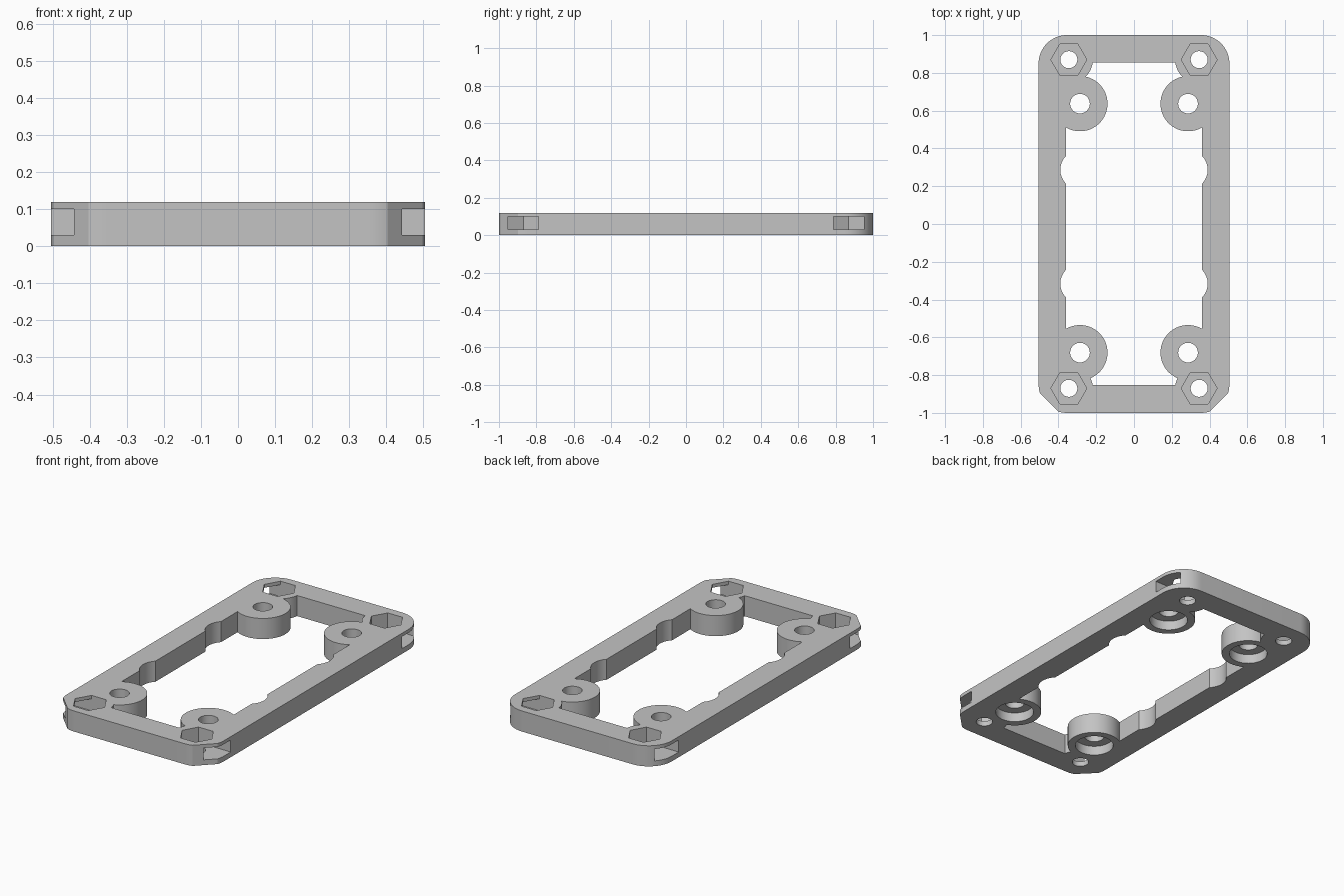
import bpy, bmesh, math

cube = bpy.data.objects.get("Cube")
if cube:
    bpy.data.objects.remove(cube)

HEIGHT = 0.12
HALF_X, HALF_Y = 0.505, 1.0
CORNER_R = 0.15
NUT_X, NUT_Y, NUT_R = 0.345, 0.87, 0.095
BOSS_X, BOSS_YS, BOSS_R = 0.286, (0.637, -0.681), 0.146
BORE_R, BORE_DEPTH = 0.104, 0.055
NOTCH_YS = (0.287, -0.316)
POCKET_Z, SLOT_TOP = 0.03, 0.10


def prism(name, points, z0, z1):
    """Extrude a flat outline between two heights."""
    bm = bmesh.new()
    face = bm.faces.new([bm.verts.new((x, y, z0)) for x, y in points])
    top = bmesh.ops.extrude_face_region(bm, geom=[face])["geom"]
    bmesh.ops.translate(bm, vec=(0, 0, z1 - z0),
                        verts=[g for g in top if isinstance(g, bmesh.types.BMVert)])
    bmesh.ops.recalc_face_normals(bm, faces=bm.faces)
    mesh = bpy.data.meshes.new(name)
    bm.to_mesh(mesh)
    bm.free()
    obj = bpy.data.objects.new(name, mesh)
    bpy.context.collection.objects.link(obj)
    return obj


def arc(cx, cy, r, start, end, steps):
    angles = [math.radians(start + (end - start) * i / steps) for i in range(steps + 1)]
    return [(cx + r * math.cos(a), cy + r * math.sin(a)) for a in angles]


def disc(name, x, y, r, z0, z1, sides=64):
    return prism(name, arc(x, y, r, 0, 360, sides)[:-1], z0, z1)


def box(name, x0, x1, y0, y1, z0, z1):
    return prism(name, [(x0, y0), (x1, y0), (x1, y1), (x0, y1)], z0, z1)


def cut(target, cutters):
    """Subtract each cutter, bake the result and remove the cutters."""
    for c in cutters:
        c.hide_render = True
        mod = target.modifiers.new(c.name, 'BOOLEAN')
        mod.operation, mod.solver, mod.object = 'DIFFERENCE', 'EXACT', c
    bpy.context.view_layer.update()
    baked = bpy.data.meshes.new_from_object(
        target.evaluated_get(bpy.context.evaluated_depsgraph_get()))
    target.modifiers.clear()
    target.data = baked
    for c in cutters:
        bpy.data.objects.remove(c)


# Outer plate: round rear corners, front corners clipped by a flat chamfer
cx, cy = HALF_X - CORNER_R, HALF_Y - CORNER_R
clip = 26.5
outline = arc(cx, cy, CORNER_R, 0, 90, 16) + arc(-cx, cy, CORNER_R, 90, 180, 16)
for x, start in ((-cx, 180), (cx, 270)):
    outline += arc(x, -cy, CORNER_R, start, start + 45 - clip, 5)
    outline += arc(x, -cy, CORNER_R, start + 45 + clip, start + 90, 5)
frame = prism("mounting_frame", outline, 0, HEIGHT)

# Central opening, leaving the screw bosses and nut corners standing
opening = box("opening_cutter", -0.361, 0.361, -0.853, 0.856, -0.1, 0.3)
keep = []
for sx in (-1, 1):
    keep += [disc("boss_keep", sx * BOSS_X, y, BOSS_R, -0.2, 0.4) for y in BOSS_YS]
    keep += [disc("corner_keep", sx * NUT_X, sy * NUT_Y, 0.127, -0.2, 0.4) for sy in (-1, 1)]
cut(opening, keep)

cutters = [opening]
for sx in (-1, 1):
    # Screw holes with counterbores on the underside
    for y in BOSS_YS:
        x = sx * BOSS_X
        cutters.append(disc("boss_hole", x, y, 0.052, -0.1, 0.3, 40))
        cutters.append(disc("counterbore", x, y, BORE_R, -0.1, BORE_DEPTH))
    # Round clearance notches in the long rails
    for y in NOTCH_YS:
        cutters.append(disc("rail_notch", sx * BOSS_X, y, BORE_R, -0.15, 0.35))
    # Hexagonal nut pockets, each with a slot out through the side
    for sy in (-1, 1):
        x, y = sx * NUT_X, sy * NUT_Y
        flat = NUT_R * math.cos(math.pi / 6) - 0.0004
        cutters.append(disc("corner_hole", x, y, 0.045, -0.1, 0.3, 40))
        cutters.append(disc("nut_pocket", x, y, NUT_R, POCKET_Z, 0.3, 6))
        cutters.append(box("nut_slot", *sorted((x, sx * 0.7)), y - flat, y + flat,
                           POCKET_Z + 0.0004, SLOT_TOP))
cut(frame, cutters)

# Grey finish and shading
grey = bpy.data.materials.new("plain_grey")
grey.use_nodes = True
grey.diffuse_color = (0.55, 0.55, 0.55, 1)
for node in grey.node_tree.nodes:
    if node.type == 'BSDF_PRINCIPLED':
        node.inputs["Base Color"].default_value = (0.55, 0.55, 0.55, 1)
frame.data.materials.clear()
frame.data.materials.append(grey)
bpy.ops.object.select_all(action='DESELECT')
frame.select_set(True)
bpy.context.view_layer.objects.active = frame
bpy.ops.object.shade_smooth_by_angle(angle=math.radians(25))
